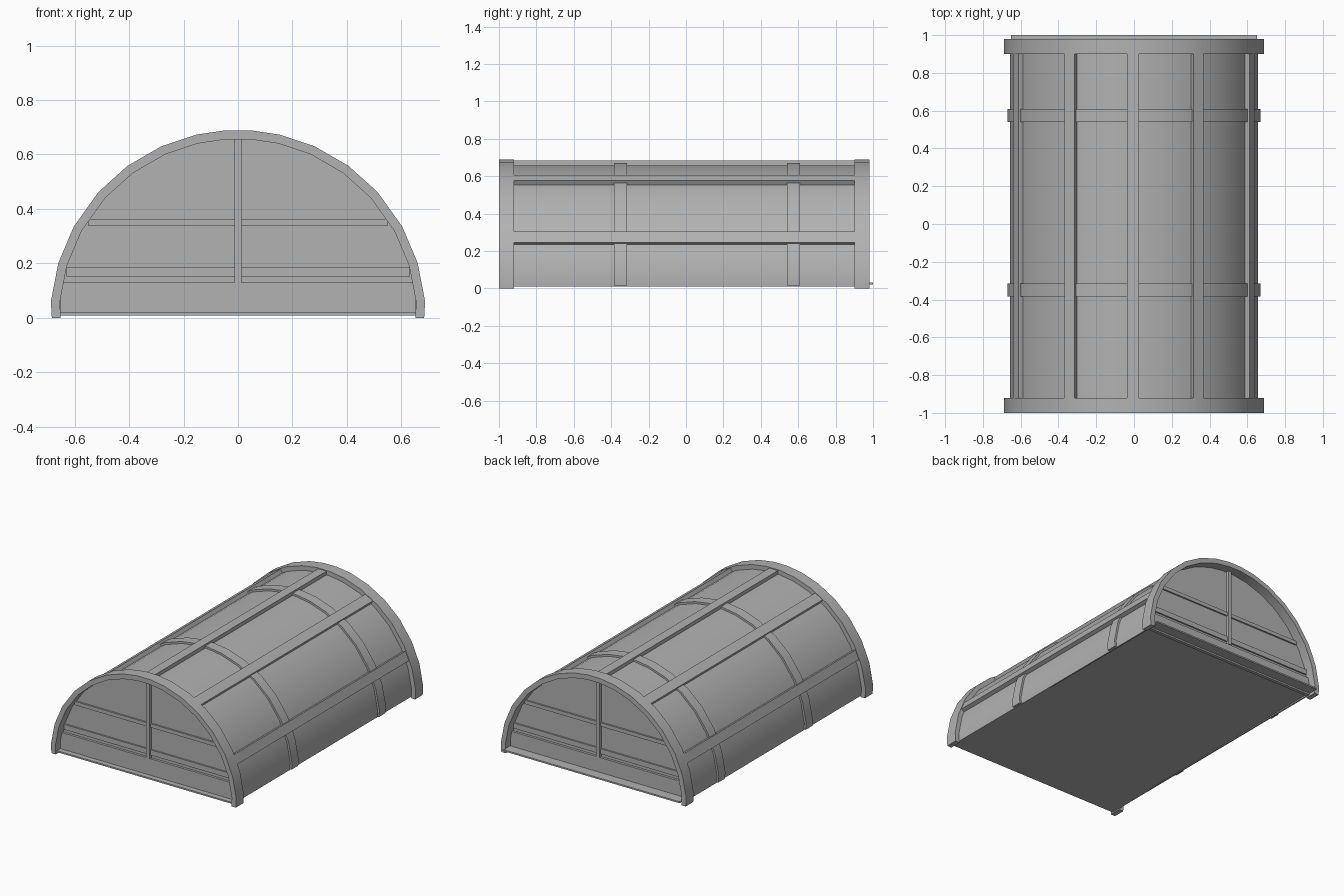
import bpy, math
from mathutils import Vector

if "Cube" in bpy.data.objects:
    bpy.data.objects.remove(bpy.data.objects["Cube"])

# Half-circle facet angles, measured from the right-hand ground line
HALF = [0, 5, 17, 29, 42, 54, 66, 77, 86]
ANGLES = HALF + [180 - a for a in reversed(HALF)]

GREY = bpy.data.materials.new("dark_grey")
GREY.diffuse_color = (0.445, 0.445, 0.445, 1)
GREY.use_nodes = True
GREY.node_tree.nodes["Principled BSDF"].inputs["Base Color"].default_value = GREY.diffuse_color


def mesh_object(name, verts, faces):
    me = bpy.data.meshes.new(name)
    me.from_pydata(verts, [], faces)
    me.update()
    me.materials.append(GREY)
    ob = bpy.data.objects.new(name, me)
    bpy.context.collection.objects.link(ob)
    return ob


def smooth(ob):
    bpy.ops.object.select_all(action='DESELECT')
    ob.select_set(True)
    bpy.context.view_layer.objects.active = ob
    bpy.ops.object.shade_smooth_by_angle(angle=math.radians(30))


def arc(r, zmin=0.0):
    pts = []
    for a in ANGLES:
        t = math.radians(a)
        x, z = r * math.cos(t), r * math.sin(t)
        if a in (0, 180):
            x *= 0.991          # feet tuck in slightly
        pts.append((x, max(z, zmin)))
    return pts


def extrude(name, profile, y0, y1):
    """Closed x/z profile (counter-clockwise) extruded along y."""
    n = len(profile)
    verts = [(x, y0, z) for x, z in profile] + [(x, y1, z) for x, z in profile]
    faces = [tuple(range(n)), tuple(range(2 * n - 1, n - 1, -1))]
    faces += [(i, i + n, (i + 1) % n + n, (i + 1) % n) for i in range(n)]
    return mesh_object(name, verts, faces)


def hoop(name, r_in, r_out, y0, y1, zmin=0.0):
    """Half-ring built from quads."""
    inner, outer = arc(r_in, zmin), arc(r_out, zmin)
    n = len(inner)
    verts = [(x, y, z) for y in (y0, y1) for ring in (inner, outer) for x, z in ring]
    faces = []
    for i in range(n - 1):
        a, b, c, d = i, n + i, 2 * n + i, 3 * n + i
        faces += [(a, b, b + 1, a + 1), (c + 1, d + 1, d, c),
                  (b, d, d + 1, b + 1), (a + 1, c + 1, c, a)]
    faces += [(0, 2 * n, 3 * n, n), (n - 1, 2 * n - 1, 4 * n - 1, 3 * n - 1)]
    ob = mesh_object(name, verts, faces)
    smooth(ob)
    return ob


def box(name, x0, x1, y0, y1, z0, z1):
    return extrude(name, [(x0, z0), (x1, z0), (x1, z1), (x0, z1)], y0, y1)


def lengthwise_bar(name, angle, r0, r1, width, y0, y1):
    t = math.radians(angle)
    radial = Vector((math.cos(t), math.sin(t)))
    side = Vector((-radial.y, radial.x)) * width / 2
    pts = [radial * r0 - side, radial * r1 - side, radial * r1 + side, radial * r0 + side]
    return extrude(name, [tuple(p) for p in pts], y0, y1)


# Curved glazing shell
hoop("curved_glazing", 0.65, 0.66, -0.925, 0.905, 0.01)

# Heavy end arches
hoop("front_arch", 0.657, 0.69, -1.0, -0.92)
hoop("back_arch", 0.657, 0.69, 0.90, 0.98)

# Thin intermediate ribs
hoop("front_rib", 0.65, 0.673, -0.385, -0.315, 0.015)
hoop("back_rib", 0.65, 0.673, 0.54, 0.61, 0.015)

# Lengthwise bars: ridge, upper pair, lower pair
for name, angle in (("ridge_bar", 90.5), ("upper_bar_right", 60), ("upper_bar_left", 120),
                    ("lower_bar_right", 23.8), ("lower_bar_left", 156.2)):
    lengthwise_bar(name, angle, 0.65, 0.683, 0.063, -0.925, 0.905)

# End walls with mullion, cross bars and kick board
for label, face, s in (("front", -1.0, 1), ("back", 0.98, -1)):
    def span(a, b):
        return sorted((face + s * a, face + s * b))

    extrude(label + "_end_wall", arc(0.665, 0.01), *span(0.066, 0.074))
    box(label + "_mullion", -0.013, 0.013, *span(0.045, 0.07), 0.13, 0.656)
    for part, half, z0, z1 in (("_upper_crossbar", 0.55, 0.337, 0.362),
                               ("_lower_crossbar", 0.63, 0.152, 0.187)):
        box(label + part, -half, half, *span(0.055, 0.07), z0, z1)
    box(label + "_kick_board", -0.652, 0.652, *span(0.05, 0.07), 0.01, 0.13)

# Floor plate, tilted very slightly up to the back
floor = box("floor", -0.652, 0.652, -0.985, 1.0, 0.015, 0.025)
for v in floor.data.vertices:
    v.co.z += 0.006 * v.co.y
